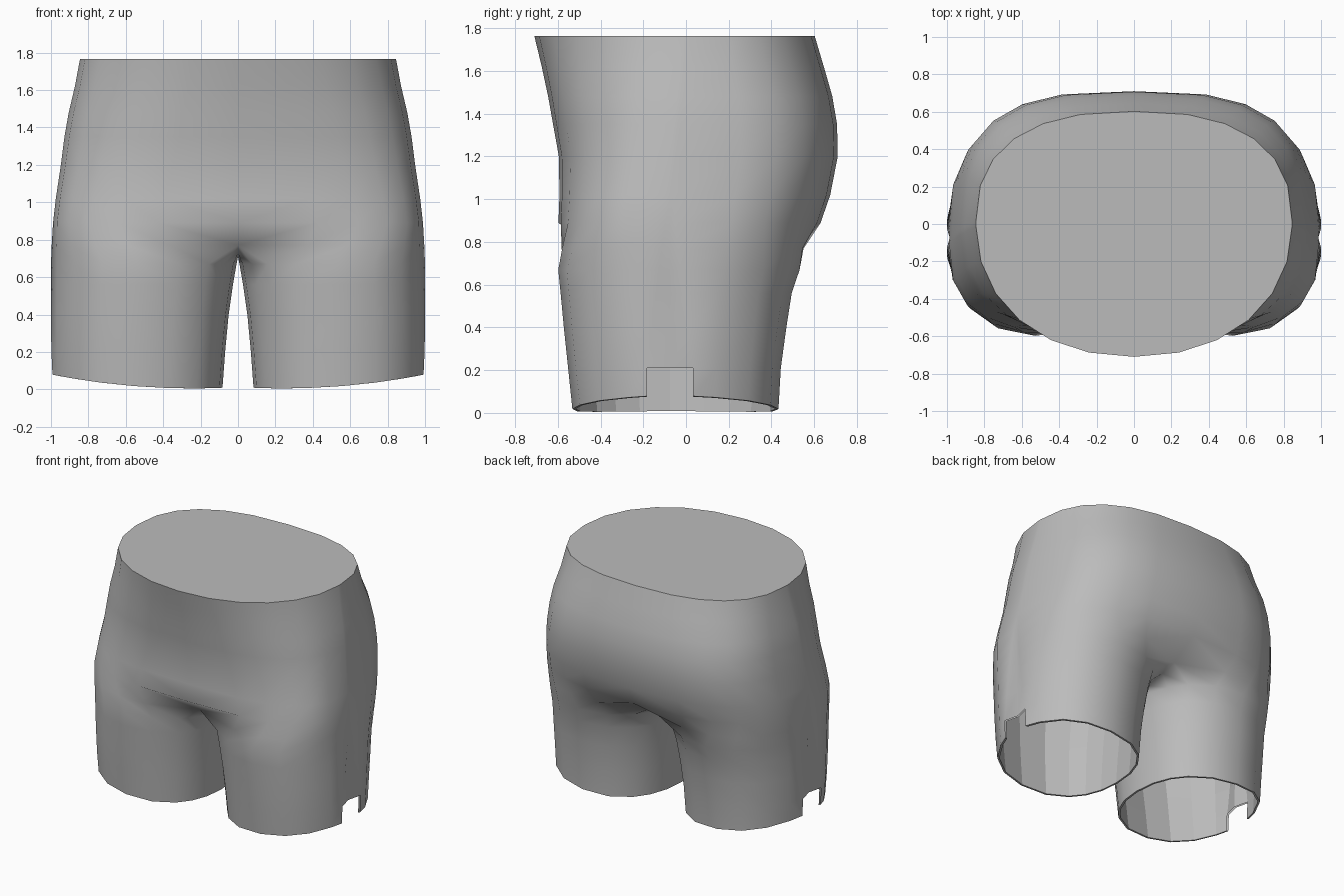
import bpy
import bmesh
from math import sin, cos, radians
from mathutils import Vector

cube = bpy.data.objects.get("Cube")
if cube:
    bpy.data.objects.remove(cube)

grey = bpy.data.materials.new("plain_grey")
grey.use_nodes = True
grey.diffuse_color = (0.5, 0.5, 0.5, 1)
grey.node_tree.nodes["Principled BSDF"].inputs["Base Color"].default_value = (0.5, 0.5, 0.5, 1)

SEAM = (6, 7)       # columns of the seam gusset
VENT_TOP = 0.21


def section(z, cx, rx, front, back, powers, angles, inset=0.0):
    """One horizontal section of the left half, front to back round the outside."""
    rx, front, back = rx - inset, front + inset, back - inset
    mid = -0.075 + 0.1 * max(0, z - 1)      # depth of the side seam
    below = max(0, 0.95 - z)
    width = min(0.107, 0.015 + 0.125 * below)
    dent = 0.025 * min(1, below / 0.4)

    def oval(angle):
        c, s = cos(radians(angle)), sin(radians(angle))
        power = powers[1] if s > 0 else powers[0]
        reach = (back if s > 0 else front) - mid
        x = cx + rx * abs(c) ** (2 / power) * (1 if c >= 0 else -1)
        return Vector((x, mid + reach * abs(s) ** (2 / power), z))

    side = cx + rx
    gusset = [Vector((side, mid - width, z)), Vector((side - dent, mid, z)),
              Vector((side, mid + width, z))]
    return [oval(-t) for t in reversed(angles[:6])] + gusset + [oval(t) for t in angles]


def torso(z, rx, front, back, front_power, back_power):
    return section(z, 0, rx, front, back, (front_power, back_power),
                   [15 * k for k in range(1, 7)])


def leg(z, inner, outer, front, back, inset=0.0):
    angles = [22 * k for k in range(1, 7)] + [132 + 16 * k for k in range(1, 6)]
    ring = section(z, (inner + outer) / 2, (outer - inner) / 2, front, back,
                   (2.25, 2.25), angles, inset)
    if z == 0:      # hem rises towards the outside
        for p in ring:
            p.z = 0.005 + 0.075 * (abs(p.x - 0.25) / 0.75) ** 2
    return ring


def strip(bm, upper, lower, closed, skip=()):
    n = len(lower) if closed else len(upper)
    for i in range(n if closed else n - 1):
        j = (i + 1) % n
        if i not in skip:
            bm.faces.new((lower[i], lower[j], upper[j], upper[i]))


def finish(bm, name):
    loose = [v for v in bm.verts if not v.link_faces]
    bmesh.ops.delete(bm, geom=loose, context='VERTS')
    mesh = bpy.data.meshes.new(name)
    bm.to_mesh(mesh)
    bm.free()
    mesh.materials.append(grey)
    obj = bpy.data.objects.new(name, mesh)
    bpy.context.collection.objects.link(obj)
    mirror = obj.modifiers.new("other_side", 'MIRROR')
    mirror.merge_threshold = 0.001
    return obj


# Waist to lower seat
torso_rows = [
    torso(1.765, 0.845, -0.71, 0.602, 2.15, 2.5),
    torso(1.62, 0.872, -0.675, 0.645, 2.25, 2.6),
    torso(1.48, 0.905, -0.645, 0.685, 2.4, 2.8),
    torso(1.35, 0.928, -0.622, 0.707, 2.5, 2.9),
    torso(1.2, 0.947, -0.595, 0.71, 2.7, 3.0),
    torso(1.02, 0.974, -0.592, 0.675, 3.0, 3.0),
    torso(0.89, 0.989, -0.597, 0.63, 3.2, 3.0),
]

# Crotch: halfway between torso and leg, closed along the centre line
a = torso(0.77, 0.996, -0.602, 0.575, 3.2, 3.0)
b = leg(0.77, 0.0, 0.996, -0.602, 0.575)
crotch = [(p + q) / 2 for p, q in zip(a, b)]
crotch[0] = Vector((0, -0.45, 0.77))
crotch[-1] = Vector((0, 0.42, 0.77))
crotch += [Vector((0, y, z)) for y, z in
           ((0.3, 0.74), (0.13, 0.72), (-0.06, 0.71), (-0.22, 0.71), (-0.35, 0.73))]

# Legs
leg_specs = [(0.67, 0.008, 1.0, -0.598, 0.532), (0.56, 0.027, 1.0, -0.587, 0.495),
             (0.4, 0.05, 1.0, -0.572, 0.47), (VENT_TOP, 0.068, 0.998, -0.552, 0.444),
             (0, 0.083, 0.992, -0.532, 0.433)]
leg_rows = [leg(*s) for s in leg_specs]

# Outer garment with a closed waist
bm = bmesh.new()
body = [[bm.verts.new(p) for p in row] for row in torso_rows + [crotch] + leg_rows]
bm.faces.new(body[0])
split = len(torso_rows)
for r in range(len(body) - 1):
    last = r == len(body) - 2
    strip(bm, body[r], body[r + 1], r >= split, SEAM if last else ())
shorts = finish(bm, "shorts")
bpy.ops.object.select_all(action='DESELECT')
shorts.select_set(True)
bpy.context.view_layer.objects.active = shorts
bpy.ops.object.shade_smooth_by_angle(angle=radians(50))

# Hem edge and faceted lining inside the legs
bm = bmesh.new()
inside = [leg_rows[-1]] + [leg(*s, inset=0.014) for s in reversed(leg_specs)]
lining = [[bm.verts.new(p) for p in row] for row in inside]
for r in range(len(lining) - 1):
    strip(bm, lining[r], lining[r + 1], True, SEAM if r < 2 else ())
finish(bm, "leg_lining")
